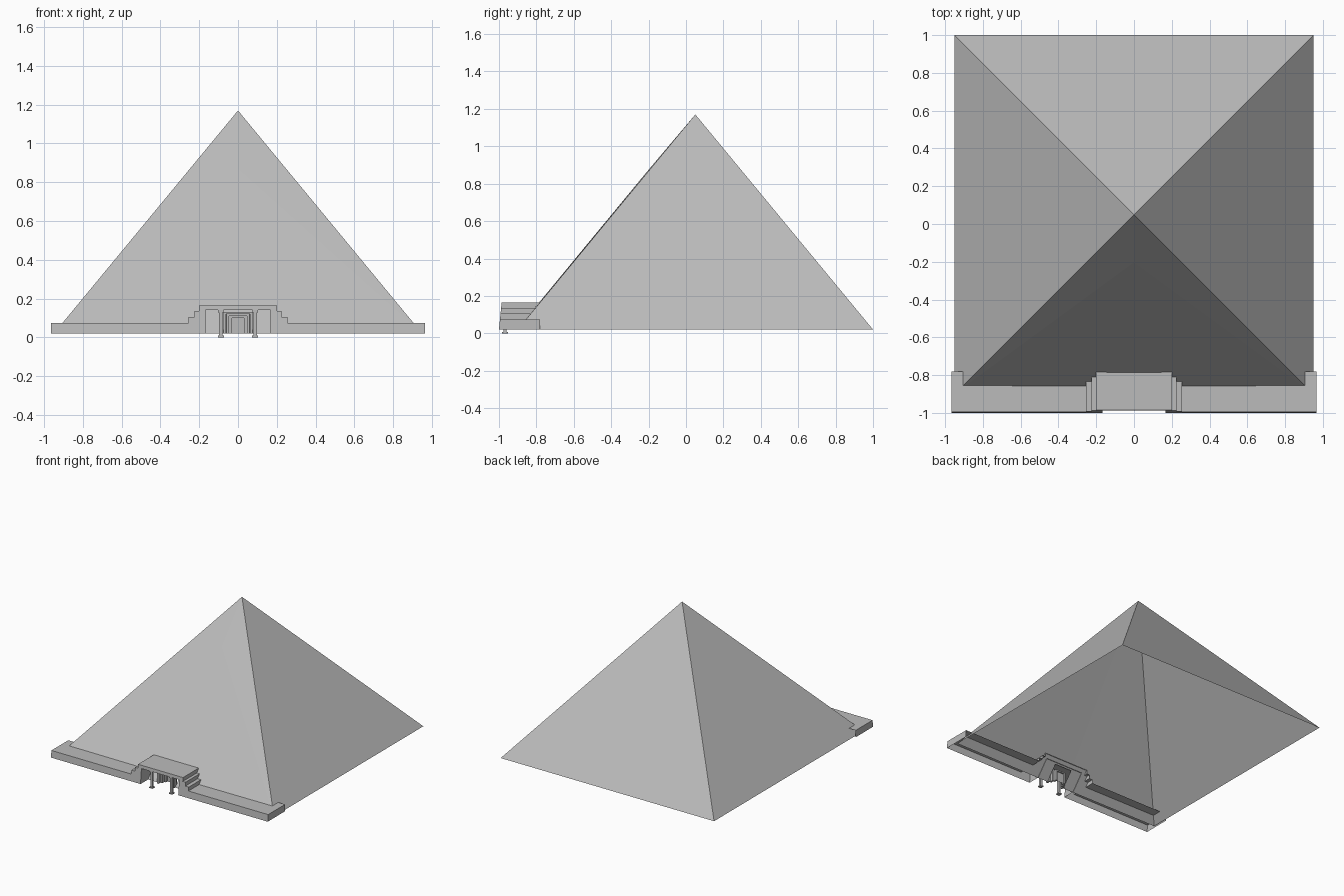
import bpy, bmesh
from mathutils import Vector

old = bpy.data.objects.get("Cube")
if old:
    bpy.data.objects.remove(old, do_unlink=True)


def make_material(name, value):
    m = bpy.data.materials.new(name)
    m.use_nodes = True
    colour = (value, value, value, 1)
    m.diffuse_color = colour
    m.node_tree.nodes["Principled BSDF"].inputs["Base Color"].default_value = colour
    return m


stone = make_material("grey stone", 0.5)

BASE, TOP = 0.02, 1.17      # pyramid base and apex heights
HALF, MID = 0.95, 0.05      # half width and centre along y
BACK = -0.78                # rear edge of the terrace


def build(name, faces):
    """Make an object from polygons given as lists of points."""
    bm = bmesh.new()
    for pts in faces:
        bm.faces.new([bm.verts.new(p) for p in pts])
    bmesh.ops.remove_doubles(bm, verts=bm.verts, dist=0.0001)
    me = bpy.data.meshes.new(name)
    bm.to_mesh(me)
    bm.free()
    me.materials.append(stone)
    ob = bpy.data.objects.new(name, me)
    bpy.context.collection.objects.link(ob)
    return ob


def slope_y(z):
    """Depth of the pyramid's front face at a height."""
    return MID - HALF * (TOP - z) / (TOP - BASE)


def front_y(z):
    """Depth of the leaning terrace front at a height."""
    return -1 + (z - BASE) * 0.1


def mirror(p):
    return Vector((-p[0], p[1], p[2]))


def box(name, x0, x1, y0, y1, z0, z1):
    quads = []
    for lo in (x0, x1):
        quads.append([(lo, y0, z0), (lo, y1, z0), (lo, y1, z1), (lo, y0, z1)])
    for y in (y0, y1):
        quads.append([(x0, y, z0), (x1, y, z0), (x1, y, z1), (x0, y, z1)])
    for z in (z0, z1):
        quads.append([(x0, y0, z), (x1, y0, z), (x1, y1, z), (x0, y1, z)])
    ob = build(name, quads)
    bm = bmesh.new()
    bm.from_mesh(ob.data)
    bmesh.ops.recalc_face_normals(bm, faces=bm.faces)
    bm.to_mesh(ob.data)
    bm.free()
    return ob


# Hollow pyramid, open below, with a slightly bulged front and a doorway
DOOR_W, DOOR_H = 0.075, 0.13
apex = Vector((0, MID, TOP))
corner = Vector((HALF, MID - HALF, BASE))
rear = Vector((HALF, MID + HALF, BASE))
bulge = Vector((0, slope_y(0.87) - 0.006, 0.87))
jamb = Vector((DOOR_W, slope_y(BASE) - 0.005, BASE))
lintel = Vector((DOOR_W, slope_y(DOOR_H) - 0.005, DOOR_H))
half = [[corner, rear, apex], [bulge, corner, apex],
        [jamb, corner, lintel], [lintel, corner, bulge]]
faces = half + [[mirror(p) for p in reversed(f)] for f in half]
faces += [[rear, mirror(rear), apex], [mirror(lintel), lintel, bulge]]
build("pyramid", faces)

# Hollow stepped terrace: front wall with a portal opening, treads and ends
OPEN_W, OPEN_H = 0.168, 0.14
outline = [(0.965, BASE), (0.965, 0.075), (0.255, 0.075), (0.255, 0.105),
           (0.225, 0.105), (0.225, 0.135), (0.2, 0.135), (0.2, 0.165)]
opening = [(OPEN_W, OPEN_H), (OPEN_W, BASE)]
right_half = outline + [(0, 0.165), (0, OPEN_H)] + opening
wall = [Vector((x, front_y(z), z)) for x, z in right_half]
faces = [wall, [mirror(p) for p in reversed(wall)]]
full = outline + [(-x, z) for x, z in reversed(outline)]
for (xa, za), (xb, zb) in zip(full, full[1:]):
    faces.append([(xa, front_y(za), za), (xa, BACK, za),
                  (xb, BACK, zb), (xb, front_y(zb), zb)])
build("stepped_terrace", faces)

# Portal lining: side returns and ceiling running back to the pyramid
lining = [(OPEN_W, BASE), (OPEN_W, OPEN_H), (-OPEN_W, OPEN_H), (-OPEN_W, BASE)]
build("portal_lining", [
    [(xa, front_y(za), za), (xb, front_y(zb), zb),
     (xb, slope_y(zb), zb), (xa, slope_y(za), za)]
    for (xa, za), (xb, zb) in zip(lining, lining[1:])])

# Nested door frames stepping inwards, closed by the door
levels = [(0.075, 0.13, -0.92), (0.06, 0.12, -0.895), (0.046, 0.11, -0.87)]
for i, (w, top, y) in enumerate(levels):
    t = 0.014
    for side, s in (("left", 1), ("right", -1)):
        a, b = sorted((s * w, s * (w - t)))
        box(f"door_frame_{i + 1}_{side}", a, b, y, y + 0.03, BASE, top)
    box(f"door_frame_{i + 1}_lintel", t - w, w - t, y, y + 0.03, top - 0.01, top)
build("door", [[(-0.034, -0.85, BASE), (0.034, -0.85, BASE),
                (0.034, -0.85, 0.1), (-0.034, -0.85, 0.1)]])

# Columns with wider foot and cap
for side, s in (("left", 1), ("right", -1)):
    x, y = s * 0.088, -0.968
    for part, r, z0, z1 in (("foot", 0.015, 0, 0.008), ("shaft", 0.009, 0.008, 0.128),
                            ("cap", 0.014, 0.128, OPEN_H)):
        box(f"column_{part}_{side}", x - r, x + r, y - r, y + r, z0, z1)
